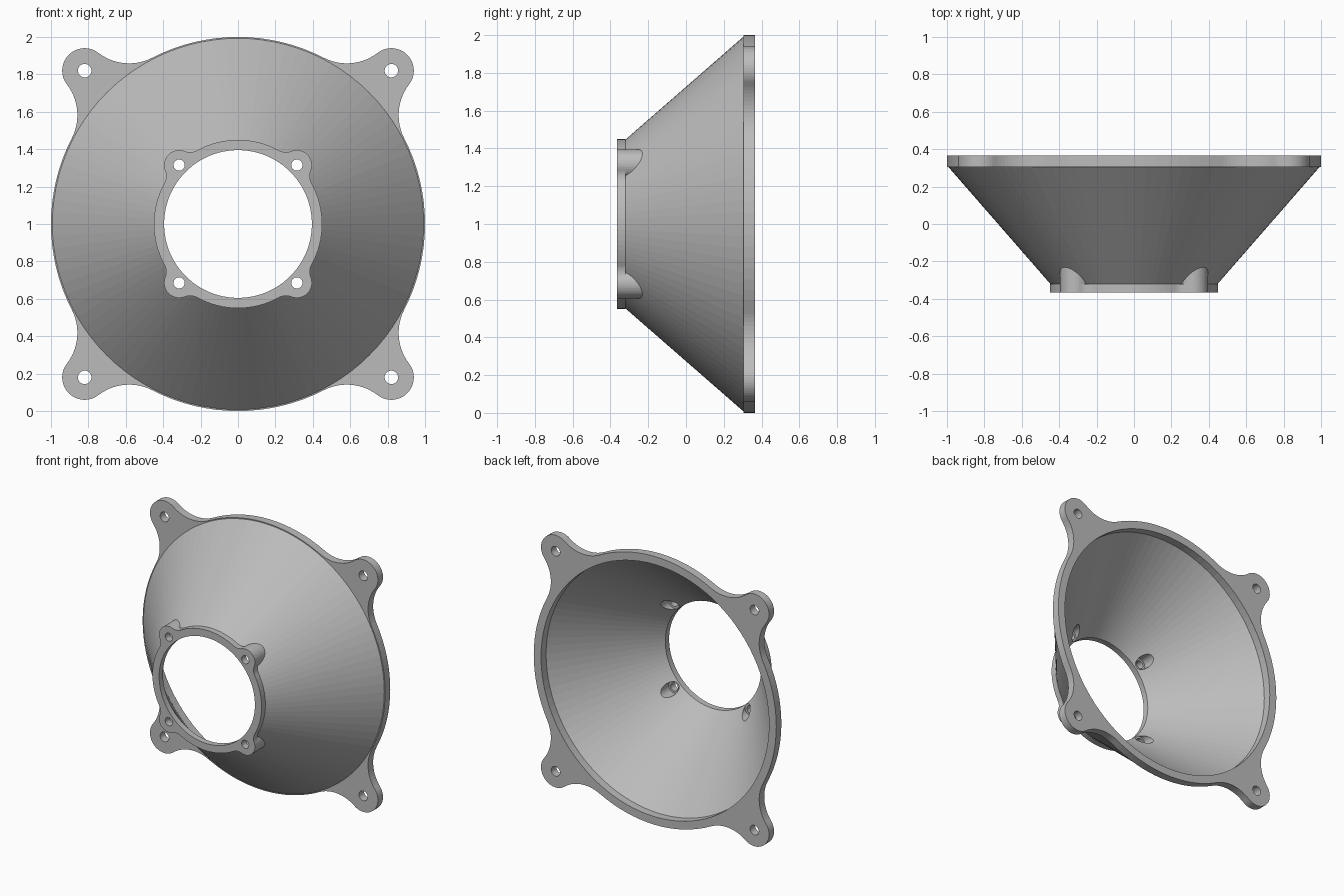
import bpy
import bmesh
from math import sin, cos, pi, atan2, acos, hypot

cube = bpy.data.objects.get("Cube")
if cube:
    bpy.data.objects.remove(cube, do_unlink=True)

SEGMENTS = 96
FRONT, BACK = -0.365, 0.365
BIG_EAR, SMALL_EAR = 0.82, 0.315   # offsets of the screw centres
CORNERS = [(sx, sz) for sx in (-1, 1) for sz in (-1, 1)]


def arc(cx, cz, r, start, end, steps):
    """Points along an arc, both ends included."""
    angles = [start + (end - start) * i / steps for i in range(steps + 1)]
    return [(cx + r * cos(t), cz + r * sin(t)) for t in angles]


def circle(r, cx=0, cz=0, steps=SEGMENTS):
    return arc(cx, cz, r, 0, 2 * pi, steps)[:-1]


def eared_outline(radius, ear_offset, ear_radius, fillet):
    """Round plate with four ears blended in by tangent concave fillets."""
    d = hypot(ear_offset, ear_offset)
    far, near = radius + fillet, ear_radius + fillet
    a = acos((d * d + far * far - near * near) / (2 * d * far))
    cx, cz = far * cos(a), -far * sin(a)
    b = atan2(-cz, d - cx)
    half = arc(cx, cz, fillet, pi - a, b, 14)
    half += arc(d, 0, ear_radius, b - pi, 0, 12)[1:]
    ear = half + [(x, -z) for x, z in reversed(half[:-1])]
    quarter = ear + arc(0, 0, radius, a, pi / 2 - a, 16)[1:-1]
    points = []
    for k in range(4):
        t = pi / 4 + k * pi / 2
        points += [(x * cos(t) - z * sin(t), x * sin(t) + z * cos(t))
                   for x, z in quarter]
    return points


def loft(name, sections):
    """Closed solid through (outline, depth) sections along y."""
    bm = bmesh.new()
    rings = [[bm.verts.new((x, y, z + 1)) for x, z in outline]
             for outline, y in sections]
    for lower, upper in zip(rings, rings[1:]):
        n = len(lower)
        for i in range(n):
            j = (i + 1) % n
            bm.faces.new((lower[i], lower[j], upper[j], upper[i]))
    bm.faces.new(rings[0])
    bm.faces.new(rings[-1])
    bmesh.ops.recalc_face_normals(bm, faces=bm.faces)
    mesh = bpy.data.meshes.new(name)
    bm.to_mesh(mesh)
    bm.free()
    obj = bpy.data.objects.new(name, mesh)
    bpy.context.collection.objects.link(obj)
    return obj


def combine(target, tool, operation):
    """Apply one boolean and discard the tool."""
    mod = target.modifiers.new(operation.lower(), 'BOOLEAN')
    mod.operation = operation
    mod.solver = 'EXACT'
    mod.object = tool
    bpy.context.view_layer.objects.active = target
    bpy.ops.object.modifier_apply(modifier=mod.name)
    bpy.data.objects.remove(tool, do_unlink=True)


# Conical body, its ends buried in the two flanges
body = loft("funnel_adapter", [(circle(0.43), -0.34), (circle(0.997), 0.31),
                               (circle(0.97), 0.34)])

# Large rear flange and small front flange
rear = eared_outline(1.0, BIG_EAR, 0.12, 0.27)
combine(body, loft("rear_flange", [(rear, 0.305), (rear, BACK)]), 'UNION')
front = eared_outline(0.45, SMALL_EAR, 0.08, 0.08)
combine(body, loft("front_flange", [(front, FRONT), (front, -0.32)]), 'UNION')

# Screw bosses running from the front ears into the cone
for sx, sz in CORNERS:
    ring = circle(0.0795, sx * SMALL_EAR, sz * SMALL_EAR, 40)
    combine(body, loft("screw_boss", [(ring, -0.345), (ring, -0.2)]), 'UNION')

# Hollow interior: front bore, inner cone and rear lip
cavity = loft("cavity", [(circle(0.395), -0.5), (circle(0.395), -0.32),
                         (circle(0.94), 0.305), (circle(0.94), 0.5)])
combine(body, cavity, 'DIFFERENCE')

# Screw holes in all ears, with screw head pockets inside the cone
for sx, sz in CORNERS:
    for offset, radius, start, end in ((BIG_EAR, 0.036, 0.2, 0.5),
                                       (SMALL_EAR, 0.03, -0.5, -0.25),
                                       (SMALL_EAR, 0.046, -0.312, 0.1)):
        ring = circle(radius, sx * offset, sz * offset, 32)
        combine(body, loft("hole", [(ring, start), (ring, end)]), 'DIFFERENCE')

# Single grey plastic
grey = bpy.data.materials.new("grey_plastic")
color = (0.5, 0.5, 0.5, 1)
grey.use_nodes = True
grey.diffuse_color = color
grey.node_tree.nodes["Principled BSDF"].inputs["Base Color"].default_value = color
body.data.materials.clear()
body.data.materials.append(grey)
for face in body.data.polygons:
    face.material_index = 0
